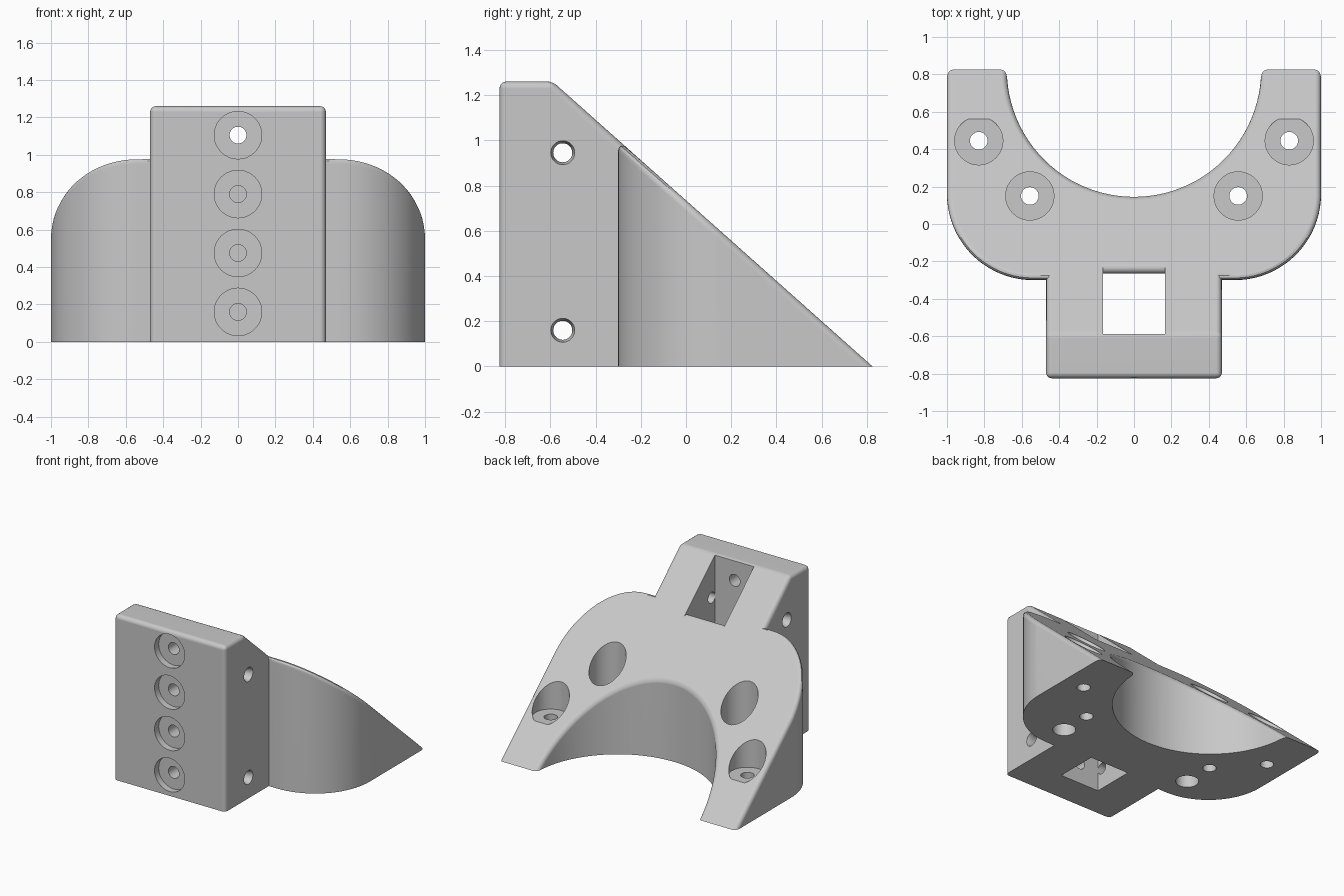
import bpy, bmesh
from math import sin, cos, pi, radians, atan2
from mathutils import Matrix, Vector

if "Cube" in bpy.data.objects:
    bpy.data.objects.remove(bpy.data.objects["Cube"], do_unlink=True)

BACK, FRONT, RIDGE, TOP = 0.825, -0.825, -0.59, 1.26
SLOPE = TOP / (BACK - RIDGE)
FILLET = 0.03

grey = bpy.data.materials.new("light grey")
grey.use_nodes = True
grey.diffuse_color = (0.58, 0.58, 0.58, 1)
grey.node_tree.nodes["Principled BSDF"].inputs["Base Color"].default_value = (0.58, 0.58, 0.58, 1)


def height(y):
    return min(TOP, (BACK - y) * SLOPE)


def arc(cx, cy, r, start, end, n):
    angles = [start + (end - start) * i / n for i in range(n + 1)]
    return [(cx + r * cos(a), cy + r * sin(a)) for a in angles]


def make_object(name, bm):
    bmesh.ops.recalc_face_normals(bm, faces=bm.faces)
    mesh = bpy.data.meshes.new(name)
    bm.to_mesh(mesh)
    bm.free()
    mesh.materials.append(grey)
    obj = bpy.data.objects.new(name, mesh)
    bpy.context.collection.objects.link(obj)
    return obj


def make_body():
    # Half of the plan outline, then its mirror image
    half = [(0.47, FRONT), (0.47, RIDGE), (0.47, -0.3)]
    half += arc(0.54, 0.16, 0.46, -pi / 2, 0, 20)
    half += [(1, BACK)]
    half += arc(0, BACK, 0.68, 0, -pi / 2, 24)
    outline = half + [(-x, y) for x, y in reversed(half[:-1])]

    # Walls rise to the sloped top and vanish at the back tips
    bm = bmesh.new()
    low = [bm.verts.new((x, y, 0)) for x, y in outline]
    high = [v if height(v.co.y) < 0.001 else bm.verts.new((v.co.x, v.co.y, height(v.co.y)))
            for v in low]
    bm.faces.new(low)
    slope = bm.faces.new([v for v in high if v.co.y > RIDGE - 0.01])
    cap = bm.faces.new([high[-2], high[-1], high[0], high[1]])
    for i in range(len(low)):
        j = (i + 1) % len(low)
        ring = list(dict.fromkeys([low[i], low[j], high[j], high[i]]))
        if len(ring) > 2:
            bm.faces.new(ring)

    # Rounded rim and front corners
    rim = {e for f in (slope, cap) for e in f.edges
           if max(v.co.z for v in e.verts) > 0.001}
    rim |= {e for e in bm.edges if all(v.co.y < FRONT + 0.01 for v in e.verts)
            and abs(e.verts[0].co.x - e.verts[1].co.x) < 0.01}
    bmesh.ops.recalc_face_normals(bm, faces=bm.faces)
    bmesh.ops.bevel(bm, geom=list(rim), offset=FILLET * 1.45, offset_type='WIDTH',
                    segments=4, profile=0.5, affect='EDGES', clamp_overlap=False)
    return make_object("bracket_body", bm)


def hole_cutter(name, steps, location, direction):
    # Revolved stepped shape: (radius, distance along the direction)
    bm = bmesh.new()
    n = 40
    rings = [[bm.verts.new((r * cos(2 * pi * i / n), r * sin(2 * pi * i / n), d))
              for i in range(n)] for r, d in steps]
    for a, b in zip(rings, rings[1:]):
        for i in range(n):
            j = (i + 1) % n
            bm.faces.new((a[i], a[j], b[j], b[i]))
    bm.faces.new(rings[0])
    bm.faces.new(rings[-1])
    turn = Vector(direction).to_track_quat('Z', 'Y').to_matrix().to_4x4()
    bm.transform(Matrix.Translation(location) @ turn)
    return make_object(name, bm)


def window_cutter():
    # Square shaft whose back lip is rounded into the slope
    wall, side = -0.265, 0.165
    tilt = atan2(1, SLOPE)
    cy = wall + FILLET
    cz = height(cy) - FILLET / cos(pi / 2 - tilt)
    lip = arc(cy, cz, FILLET, pi, tilt, 8)
    end = (lip[-1][0] + cos(tilt), lip[-1][1] + sin(tilt))
    profile = [(RIDGE + 0.003, -0.1), (wall, -0.1)] + lip + [end, (RIDGE + 0.003, end[1])]
    bm = bmesh.new()
    face = bm.faces.new([bm.verts.new((-side, y, z)) for y, z in profile])
    moved = bmesh.ops.extrude_face_region(bm, geom=[face])["geom"]
    bmesh.ops.translate(bm, vec=(2 * side, 0, 0),
                        verts=[v for v in moved if isinstance(v, bmesh.types.BMVert)])
    return make_object("window_cutter", bm)


body = make_body()
cutters = [window_cutter()]

# Column of counterbored holes in the front
for i in range(4):
    cutters.append(hole_cutter("front_hole_cutter",
                               [(0.127, -0.1), (0.127, 0.05), (0.045, 0.05), (0.045, 0.3)],
                               (0, FRONT, 0.16 + 0.315 * i), (0, 1, 0)))

for s in (-1, 1):
    # Countersunk cross holes through the block sides
    for z in (0.16, 0.945):
        cutters.append(hole_cutter("side_hole_cutter",
                                   [(0.053, -0.1), (0.053, 0), (0.042, 0.04), (0.042, 0.37)],
                                   (s * 0.47, -0.545, z), (-s, 0, 0)))
    # Deep counterbored holes through the slope
    for x, y in ((0.83, 0.445), (0.557, 0.15)):
        cutters.append(hole_cutter("slope_hole_cutter",
                                   [(0.047, -0.1), (0.047, 0.235), (0.129, 0.235), (0.129, 1.2)],
                                   (s * x, y, 0), (0, 0, 1)))
    # Blind holes underneath
    cutters.append(hole_cutter("base_hole_cutter", [(0.08, -0.1), (0.08, 0.25)],
                               (s * 0.557, -0.09, 0), (0, 0, 1)))

bpy.ops.object.select_all(action='DESELECT')
bpy.context.view_layer.objects.active = body
body.select_set(True)
for cutter in cutters:
    cutter.hide_render = True
    cut = body.modifiers.new("cut", 'BOOLEAN')
    cut.operation = 'DIFFERENCE'
    cut.solver = 'EXACT'
    cut.object = cutter
    bpy.ops.object.modifier_apply(modifier=cut.name)
    bpy.data.objects.remove(cutter, do_unlink=True)

bpy.ops.object.shade_smooth_by_angle(angle=radians(30))
weighted = body.modifiers.new("flat face normals", 'WEIGHTED_NORMAL')
weighted.keep_sharp = True
